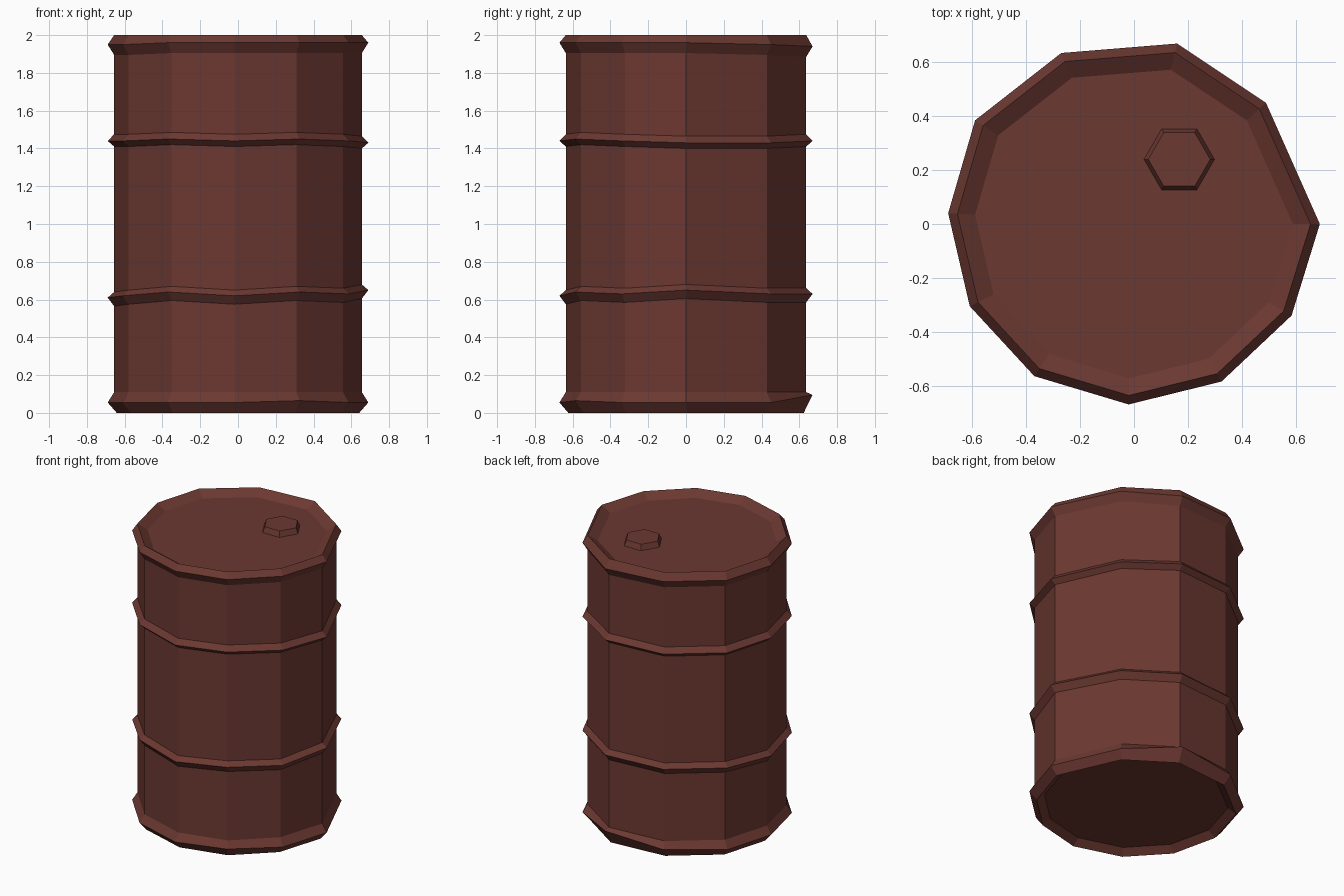
import bpy, bmesh, math

if "Cube" in bpy.data.objects:
    bpy.data.objects.remove(bpy.data.objects["Cube"])

red = bpy.data.materials.new("rust_red")
red.diffuse_color = (0.15, 0.04, 0.031, 1)
red.use_nodes = True
red.node_tree.nodes["Principled BSDF"].inputs["Base Color"].default_value = red.diffuse_color

# Uneven eleven-sided outline of the widest ring
OUTLINE = [(.69, 0), (.49, .45), (.16, .67), (-.27, .635), (-.59, .385), (-.69, .04),
           (-.61, -.305), (-.37, -.565), (-.02, -.67), (.325, -.585), (.585, -.34)]
N = len(OUTLINE)

# Slight dents: height offsets of each ridge vertex (hundredths)
FLAT = [0] * N
BASE = [0, 0, 4, 1, 0, 0, 0, 0, 0, 1, 0]
LOW = [2, 0, 0, 0, 0, -2, -1, 1, -1, 1, 0]
HIGH = [-1, -1, 0, 0, 0, 0, 0, 1, 0, 1, 0]
RIM = [0, -1, -2, -1, -1, -1, -1, 0, 0, 0, 0]

# Profile: scale of outline, height, dents (from bottom recess up to lid recess)
PROFILE = [(.855, .04, FLAT), (.93, 0, FLAT), (1, .055, BASE), (.95, .11, FLAT),
           (.95, .585, LOW), (1, .63, LOW), (.95, .66, LOW),
           (.95, 1.41, HIGH), (1, 1.44, HIGH), (.95, 1.475, HIGH),
           (.95, 1.905, RIM), (1, 1.96, RIM), (.95, 2, FLAT), (.855, 1.96, FLAT)]


def loft(name, rings):
    """Skin a stack of point rings and cap both ends."""
    bm = bmesh.new()
    loops = [[bm.verts.new(p) for p in ring] for ring in rings]
    for a, b in zip(loops, loops[1:]):
        n = len(a)
        for i in range(n):
            j = (i + 1) % n
            bm.faces.new((a[i], a[j], b[j], b[i]))
    bm.faces.new(loops[0][::-1])
    bm.faces.new(loops[-1])
    me = bpy.data.meshes.new(name)
    bm.to_mesh(me)
    bm.free()
    me.materials.append(red)
    ob = bpy.data.objects.new(name, me)
    bpy.context.collection.objects.link(ob)
    return ob


def hexagon(cx, cy, r, z):
    return [(cx + r * math.cos(i * math.pi / 3), cy + r * math.sin(i * math.pi / 3), z)
            for i in range(6)]


# Drum shell with ridges, rims and recessed ends
loft("drum", [[(x * s, y * s, z + d / 100) for (x, y), d in zip(OUTLINE, dents)]
              for s, z, dents in PROFILE])

# Hexagonal bung on the lid
loft("bung_cap", [hexagon(.168, .24, .135, 1.95), hexagon(.168, .24, .115, 1.998)])
